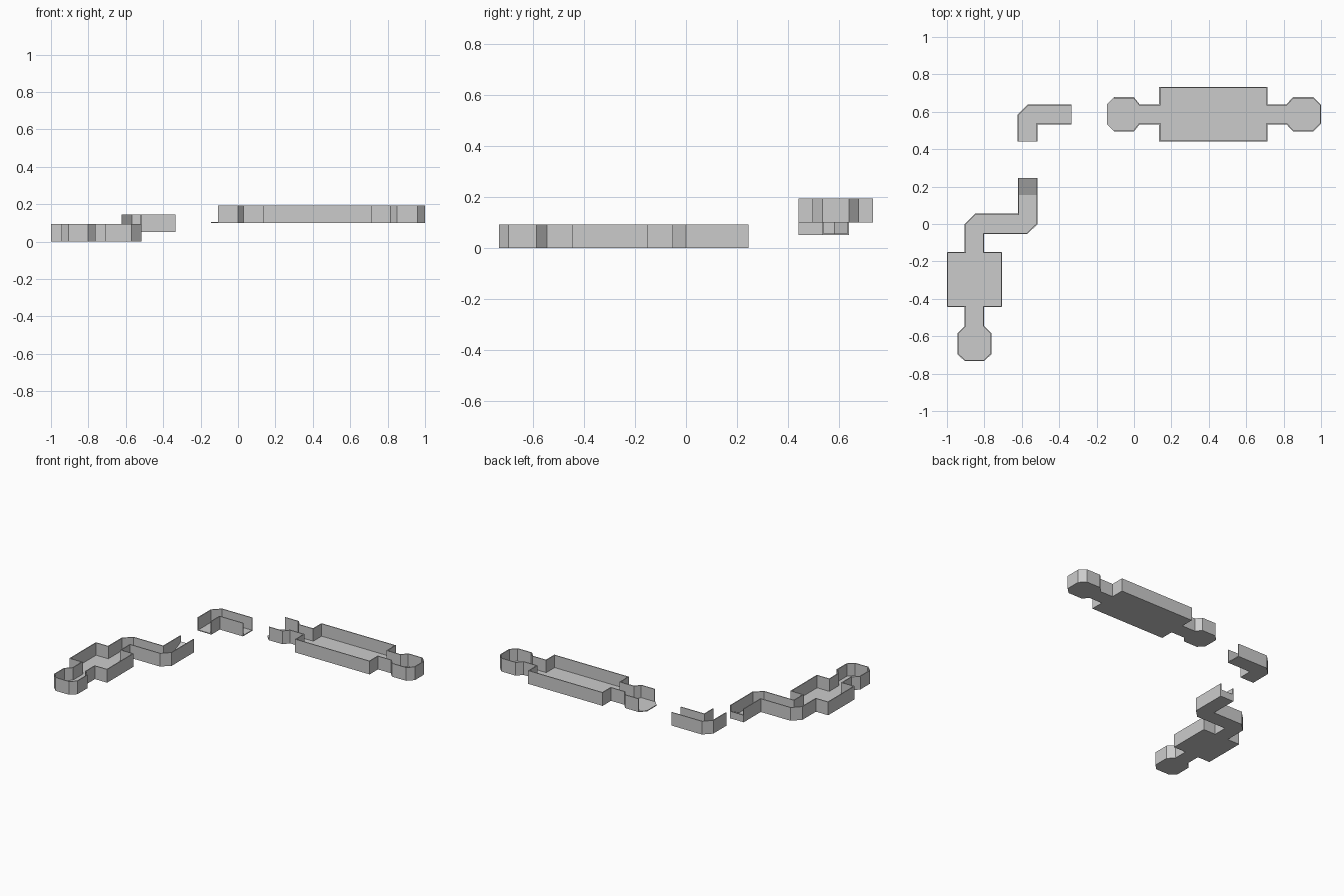
import bpy

if "Cube" in bpy.data.objects:
    bpy.data.objects.remove(bpy.data.objects["Cube"])

T = 0.006   # sheet thickness
H = 0.093   # wall height


def make(name, verts, faces, solid=True):
    me = bpy.data.meshes.new(name)
    me.from_pydata(verts, [], faces)
    ob = bpy.data.objects.new(name, me)
    bpy.context.collection.objects.link(ob)
    if solid:
        m = ob.modifiers.new("thickness", "SOLIDIFY")
        m.thickness = T
        m.offset = -1
        m.use_even_offset = True
    return ob


def floor(name, pts, z):
    # counter-clockwise outline, facing down so thickness grows upward
    make(name, [(x, y, z) for x, y in pts], [list(range(len(pts)))[::-1]])


def walls(name, pts, z):
    # open path, counter-clockwise, thickness grows inward
    n = len(pts)
    verts = [(x, y, z) for x, y in pts] + [(x, y, z + H) for x, y in pts]
    make(name, verts, [(i, i + 1, n + i + 1, n + i) for i in range(n - 1)])


def mirror_x(pts, c):
    return [(2 * c - x, y) for x, y in reversed(pts)]


def mirror_y(pts, c):
    return [(x, 2 * c - y) for x, y in reversed(pts)]


# Lower channel: bend, square room and octagonal end alcove
room_side = [(-0.905, -0.15), (-1, -0.15), (-1, -0.445), (-0.905, -0.445),
             (-0.905, -0.545), (-0.945, -0.585), (-0.945, -0.695), (-0.905, -0.733)]
lower = ([(-0.62, 0.245), (-0.62, 0.055), (-0.85, 0.055), (-0.905, 0)]
         + room_side + mirror_x(room_side, -0.853)
         + [(-0.801, -0.053), (-0.57, -0.053), (-0.515, 0), (-0.515, 0.245)])
floor("lower_floor", lower, 0)
walls("lower_walls", lower, 0)

# Ramp rising to the middle level at the open end
x0, x1, y0, y1, h = -0.62, -0.515, 0.155, 0.245, 0.05
make("ramp", [(x0, y0, T), (x1, y0, T), (x1, y1, h), (x0, y1, h), (x1, y1, 0), (x0, y1, 0)],
     [(0, 1, 2, 3), (3, 2, 4, 5)], solid=False)

# Middle corner channel, open at both ends
inner = [(-0.515, 0.44), (-0.515, 0.533), (-0.335, 0.533)]
outer = [(-0.335, 0.638), (-0.57, 0.638), (-0.622, 0.585), (-0.622, 0.44)]
floor("corner_floor", inner + outer, 0.051)
walls("corner_inner_wall", inner, 0.051)
walls("corner_outer_wall", outer, 0.051)

# Upper channel: long hall between two alcoves, left alcove open at its tip
hall_side = [(-0.107, 0.495), (0, 0.495), (0.03, 0.533), (0.135, 0.533), (0.135, 0.44),
             (0.715, 0.44), (0.715, 0.533), (0.815, 0.533), (0.85, 0.495),
             (0.96, 0.495), (1, 0.535)]
upper = hall_side + mirror_y(hall_side, 0.5865)
floor("upper_floor", upper + [(-0.145, 0.64), (-0.145, 0.533)], 0.1)
walls("upper_walls", upper, 0.1)
